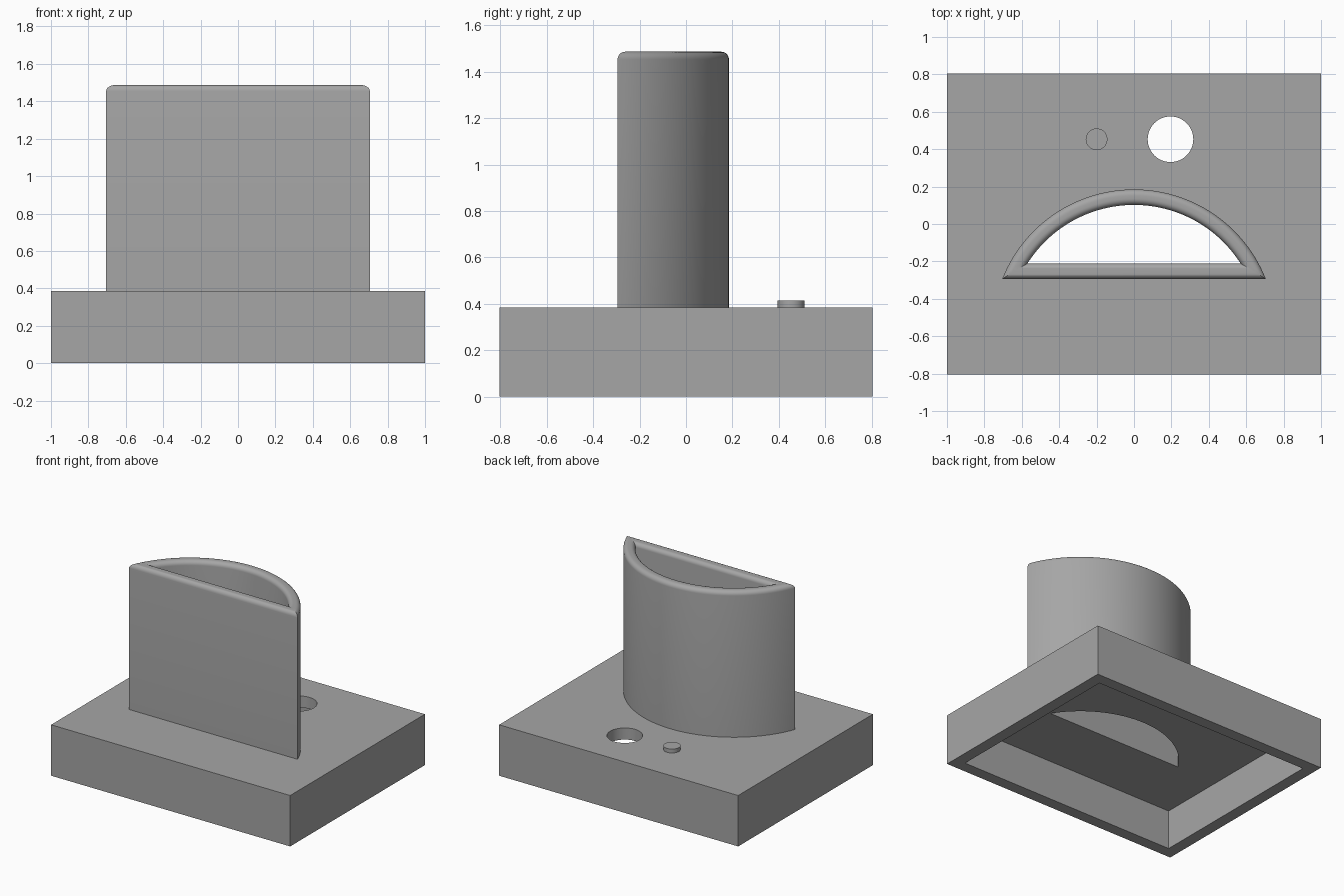
import bpy, bmesh, math

if "Cube" in bpy.data.objects:
    bpy.data.objects.remove(bpy.data.objects["Cube"])

TOP, WALL = 0.385, 0.088          # base height and shell thickness
RIM, TUBE_WALL, FILLET = 1.487, 0.083, 0.033
ARC_R, ARC_Y, CHORD_Y = 0.758, -0.573, -0.295

grey = bpy.data.materials.new("grey")
grey.diffuse_color = (0.38, 0.38, 0.38, 1)
grey.use_nodes = True
grey.node_tree.nodes["Principled BSDF"].inputs["Base Color"].default_value = grey.diffuse_color


def finish(name, bm):
    bmesh.ops.recalc_face_normals(bm, faces=bm.faces)
    mesh = bpy.data.meshes.new(name)
    bm.to_mesh(mesh)
    bm.free()
    mesh.materials.append(grey)
    obj = bpy.data.objects.new(name, mesh)
    bpy.context.collection.objects.link(obj)
    return obj


def box(name, sx, sy, z0, z1):
    bm = bmesh.new()
    bmesh.ops.create_cube(bm, size=1)
    for v in bm.verts:
        v.co = (v.co.x * sx, v.co.y * sy, z0 + (v.co.z + 0.5) * (z1 - z0))
    return finish(name, bm)


def cylinder(name, x, y, r, z0, z1):
    bm = bmesh.new()
    bmesh.ops.create_cone(bm, cap_ends=True, segments=48, radius1=r, radius2=r, depth=z1 - z0)
    bmesh.ops.translate(bm, verts=bm.verts, vec=(x, y, (z0 + z1) / 2))
    return finish(name, bm)


def segment_ring(bm, inset, z, n=56):
    """Circular-segment outline, offset inward by inset."""
    r = ARC_R - inset
    half = math.acos((CHORD_Y + inset - ARC_Y) / r)
    angles = [half - 2 * half * i / n for i in range(n + 1)]
    return [bm.verts.new((r * math.sin(a), ARC_Y + r * math.cos(a), z)) for a in angles]


def loft(bm, rings):
    for a, b in zip(rings, rings[1:]):
        for i in range(len(a)):
            j = (i + 1) % len(a)
            bm.faces.new((a[i], a[j], b[j], b[i]))


def smooth(obj, degrees):
    bpy.ops.object.select_all(action='DESELECT')
    obj.select_set(True)
    bpy.context.view_layer.objects.active = obj
    bpy.ops.object.shade_smooth_by_angle(angle=math.radians(degrees))


# Hollow base, open underneath, with tube opening and round hole
base = box("base", 2.0, 1.61, 0, TOP)
bm = bmesh.new()
rings = [segment_ring(bm, TUBE_WALL, z) for z in (0.2, 0.5)]
loft(bm, rings)
bm.faces.new(rings[0])
bm.faces.new(rings[1])
cutters = [
    box("cavity_cutter", 2.0 - 2 * WALL, 1.61 - 2 * WALL, -0.1, TOP - WALL),
    finish("opening_cutter", bm),
    cylinder("hole_cutter", 0.195, 0.453, 0.122, 0.2, 0.5),
]
bpy.context.view_layer.objects.active = base
for cutter in cutters:
    cutter.hide_render = True
    mod = base.modifiers.new("cut", 'BOOLEAN')
    mod.operation, mod.solver, mod.object = 'DIFFERENCE', 'EXACT', cutter
    bpy.ops.object.modifier_apply(modifier=mod.name)
for cutter in cutters:
    bpy.data.objects.remove(cutter)
smooth(base, 30)

# Half-round tube with a rounded rim
profile = [(0, TOP)]
steps = 6
for k in range(steps + 1):
    a = math.pi / 2 * k / steps
    profile.append((FILLET * (1 - math.cos(a)), RIM - FILLET * (1 - math.sin(a))))
profile += [(TUBE_WALL - d, z) for d, z in reversed(profile)]
bm = bmesh.new()
loft(bm, [segment_ring(bm, d, z) for d, z in profile])
smooth(finish("tube", bm), 30)

# Small locating post
smooth(cylinder("post", -0.2, 0.453, 0.058, TOP - 0.02, 0.415), 30)
